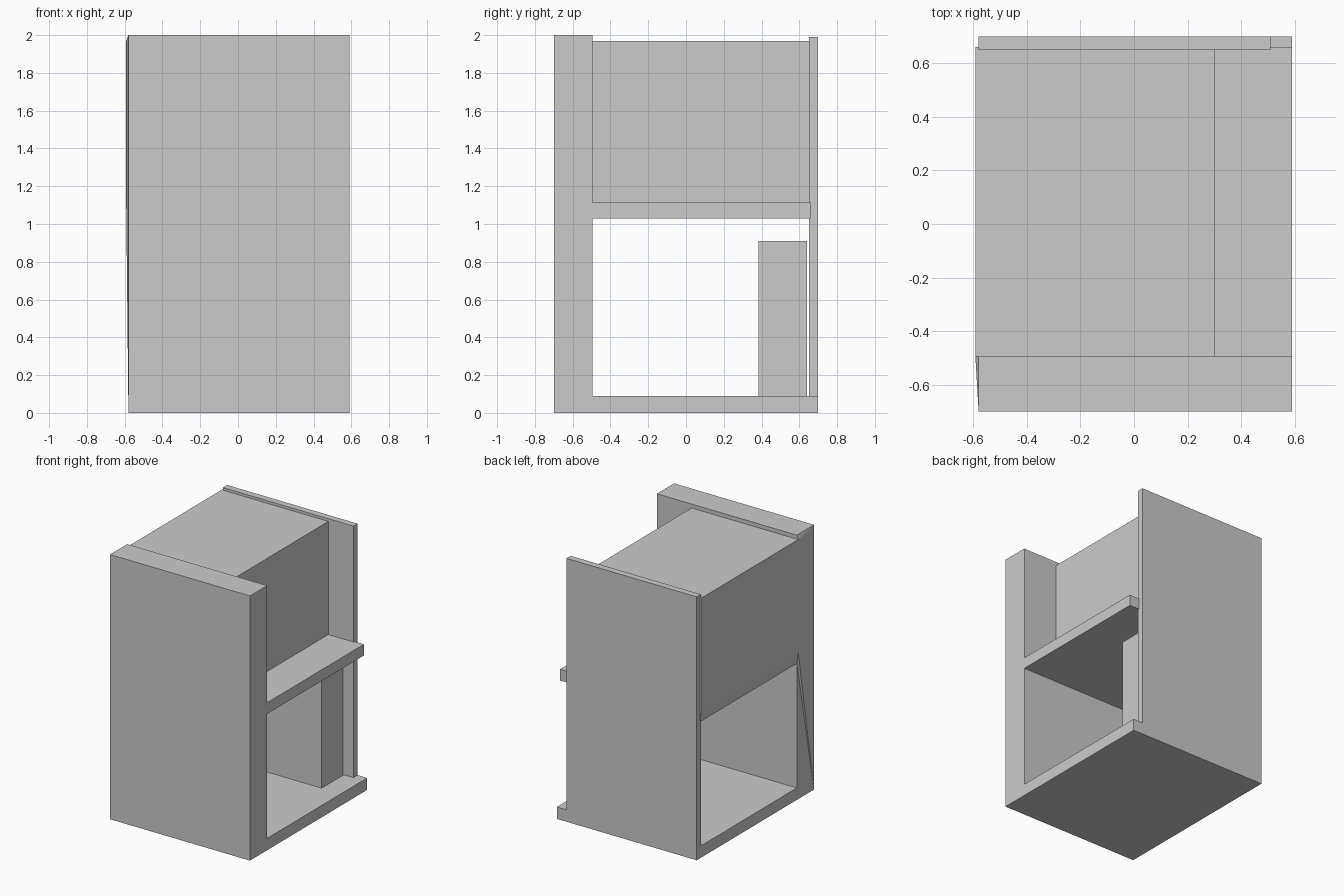
import bpy, bmesh

if "Cube" in bpy.data.objects:
    bpy.data.objects.remove(bpy.data.objects["Cube"])


def hull(name, points):
    """Convex flat-faced solid through the given points."""
    bm = bmesh.new()
    for p in points:
        bm.verts.new(p)
    bmesh.ops.convex_hull(bm, input=bm.verts[:])
    bmesh.ops.dissolve_limit(bm, angle_limit=0.001, verts=bm.verts[:], edges=bm.edges[:])
    bmesh.ops.recalc_face_normals(bm, faces=bm.faces[:])
    mesh = bpy.data.meshes.new(name)
    bm.to_mesh(mesh)
    bm.free()
    obj = bpy.data.objects.new(name, mesh)
    bpy.context.collection.objects.link(obj)
    return obj


def box(name, xs, ys, zs):
    return hull(name, [(x, y, z) for x in xs for y in ys for z in zs])


LEFT, RIGHT, BULGE = -0.58, 0.59, -0.592
FRONT, INNER, BACK = -0.70, -0.495, 0.70

# Main slabs
box("front_panel", (LEFT, RIGHT), (FRONT, INNER), (0, 2))
box("base", (LEFT, RIGHT), (INNER, BACK), (0, 0.09))
box("back_panel", (LEFT, 0.51), (0.65, BACK), (0.09, 1.99))

# Shelf, with a left edge leaning out to meet the upper cabinet
hull("shelf", [(x, y, z) for y in (INNER, 0.66)
               for x, z in ((LEFT, 1.03), (BULGE, 1.115), (RIGHT, 1.03), (RIGHT, 1.115))])

# Cabinet volumes above and below the shelf
box("upper_cabinet", (BULGE, 0.30), (INNER, 0.66), (1.115, 1.97))
box("lower_cabinet", (-0.32, 0.43), (0.385, 0.64), (0.09, 0.91))

# Thin swelling blending the cabinet side into the front panel
hull("side_blend", [(LEFT, FRONT, 0), (LEFT, FRONT, 2), (LEFT, INNER, 2),
                    (BULGE, INNER, 1.97), (BULGE, INNER, 1.115), (LEFT, INNER, 1.03)])
